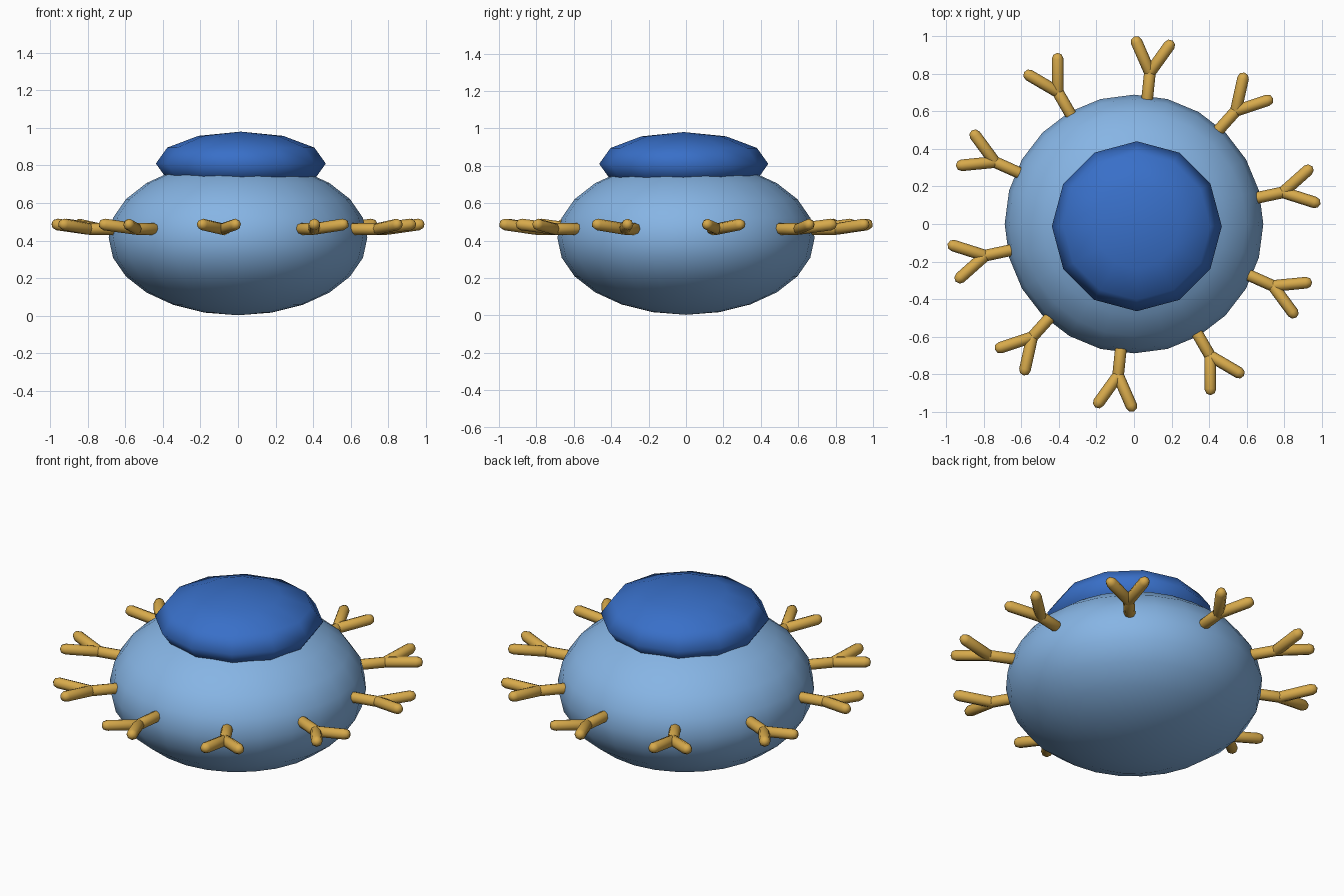
import bpy, bmesh, math
from mathutils import Vector, Matrix

if "Cube" in bpy.data.objects:
    bpy.data.objects.remove(bpy.data.objects["Cube"])


def material(name, rgb):
    m = bpy.data.materials.new(name)
    m.diffuse_color = (*rgb, 1)
    m.use_nodes = True
    m.node_tree.nodes["Principled BSDF"].inputs["Base Color"].default_value = m.diffuse_color
    return m


light_blue = material("light_blue", (0.24, 0.46, 0.78))
deep_blue = material("deep_blue", (0.04, 0.16, 0.58))
gold = material("gold", (0.68, 0.40, 0.07))


def finish(bm, name, mat):
    me = bpy.data.meshes.new(name)
    bm.to_mesh(me)
    bm.free()
    for p in me.polygons:
        p.use_smooth = True
    me.materials.append(mat)
    ob = bpy.data.objects.new(name, me)
    bpy.context.collection.objects.link(ob)
    return ob


def ellipsoid(name, centre, radii, segs, rings, mat):
    bm = bmesh.new()
    m = Matrix.Translation(centre) @ Matrix.Diagonal((*radii, 1))
    bmesh.ops.create_uvsphere(bm, u_segments=segs, v_segments=rings, radius=1, matrix=m)
    return finish(bm, name, mat)


def rod(bm, a, b, r, sides=8):
    # Round-ended rod built from rings along its axis
    a, b = Vector(a), Vector(b)
    d = (b - a).normalized()
    rot = d.to_track_quat('Z', 'Y')
    c = math.sqrt(0.5)
    stations = [(a - d * r * c, r * c), (a, r), (b, r), (b + d * r * c, r * c)]
    rings = [[bm.verts.new(p + rot @ Vector((rr * math.cos(t), rr * math.sin(t), 0)))
              for t in (2 * math.pi * i / sides for i in range(sides))]
             for p, rr in stations]
    for lo, hi in zip(rings, rings[1:]):
        for i in range(sides):
            j = (i + 1) % sides
            bm.faces.new((lo[i], lo[j], hi[j], hi[i]))
    for ring, tip, step in ((rings[0], a - d * r, -1), (rings[-1], b + d * r, 1)):
        v = bm.verts.new(tip)
        for i in range(sides):
            bm.faces.new((ring[i], ring[(i + step) % sides], v))


# Body and cap
ellipsoid("body", (0, 0, 0.415), (0.688, 0.688, 0.412), 24, 12, light_blue)
ellipsoid("cap", (0.015, -0.012, 0.81), (0.452, 0.452, 0.17), 12, 6, deep_blue)

# Ring of forked branches
for k in range(10):
    bm = bmesh.new()
    fork = (0.81, 0, 0.462)
    rod(bm, (0.66, 0, 0.462), fork, 0.031)
    for s in (-1, 1):
        rod(bm, fork, (0.965, s * 0.088, 0.486), 0.031)
    bmesh.ops.rotate(bm, verts=bm.verts, cent=(0, 0, 0),
                     matrix=Matrix.Rotation(math.radians(12 + 36 * k), 3, 'Z'))
    finish(bm, f"forked_branch_{k + 1}", gold)
